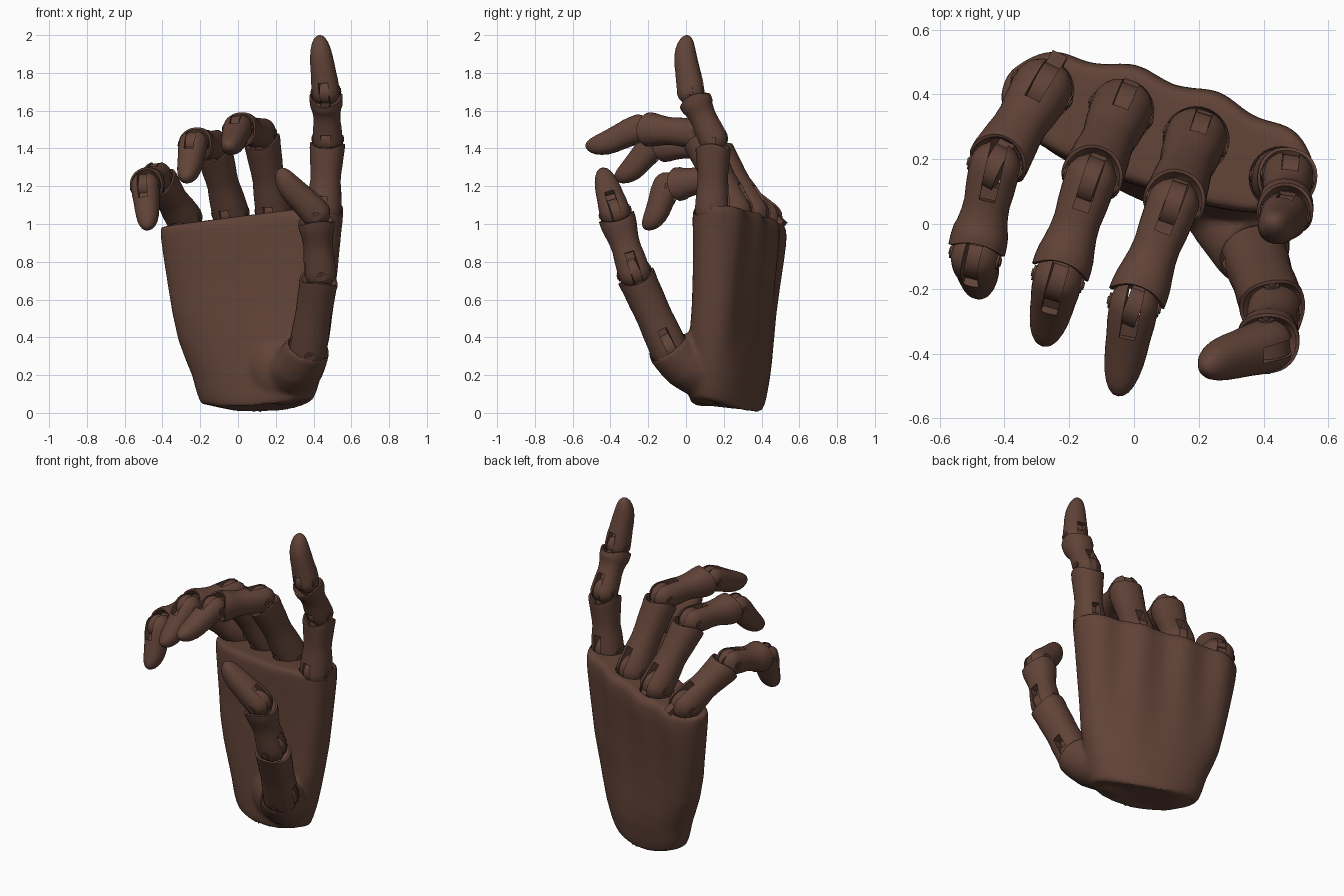
import bpy, bmesh, math
from mathutils import Vector, Matrix

if "Cube" in bpy.data.objects:
    bpy.data.objects.remove(bpy.data.objects["Cube"])

brown = bpy.data.materials.new("dark_brown")
brown.diffuse_color = (0.12, 0.056, 0.039, 1)
brown.use_nodes = True
brown.node_tree.nodes["Principled BSDF"].inputs["Base Color"].default_value = brown.diffuse_color


def add_object(name, bm):
    bmesh.ops.recalc_face_normals(bm, faces=bm.faces)
    me = bpy.data.meshes.new(name)
    bm.to_mesh(me)
    bm.free()
    ob = bpy.data.objects.new(name, me)
    bpy.context.collection.objects.link(ob)
    return ob


def loft(bm, rings):
    """Skin a list of point rings and cap both ends."""
    rows = [[bm.verts.new(p) for p in ring] for ring in rings]
    n = len(rows[0])
    for r0, r1 in zip(rows, rows[1:]):
        for i in range(n):
            j = (i + 1) % n
            bm.faces.new((r0[i], r0[j], r1[j], r1[i]))
    bm.faces.new(rows[0][::-1])
    bm.faces.new(rows[-1])


def oval(a, b, power, n):
    """Superellipse outline."""
    out = []
    for i in range(n):
        t = 2 * math.pi * i / n
        c, s = math.cos(t), math.sin(t)
        out.append((a * math.copysign(abs(c) ** (2 / power), c),
                    b * math.copysign(abs(s) ** (2 / power), s), t))
    return out


def finish(ob, angle=35):
    """Bake modifiers, colour and smooth."""
    dg = bpy.context.evaluated_depsgraph_get()
    me = bpy.data.meshes.new_from_object(ob.evaluated_get(dg))
    ob.modifiers.clear()
    ob.data = me
    me.materials.clear()
    me.materials.append(brown)
    for p in me.polygons:
        p.material_index = 0
        p.use_smooth = True
    me.set_sharp_from_angle(angle=math.radians(angle))


def cut(ob, bm):
    cutter = add_object("cutter", bm)
    cutter.hide_render = True
    mod = ob.modifiers.new("cut", "BOOLEAN")
    mod.operation = "DIFFERENCE"
    mod.solver = "EXACT"
    mod.object = cutter
    return cutter


def box(bm, size, mat):
    bmesh.ops.create_cube(bm, size=1, matrix=mat @ Matrix.Diagonal((*size, 1)))


def disc(bm, radius, depth, mat):
    """Cylinder lying along the local hinge axis."""
    bmesh.ops.create_cone(bm, cap_ends=True, segments=24, radius1=radius, radius2=radius,
                          depth=depth, matrix=mat @ Matrix.Rotation(math.pi / 2, 4, "Y"))


def frame(origin, d, hinge):
    h = (hinge - hinge.dot(d) * d).normalized()
    m = Matrix((h, d.cross(h), d)).transposed().to_4x4()
    m.translation = origin
    return m


# Each finger: joint points from knuckle to tip, hinge direction, thickness
ACROSS = (0.95, -0.31, 0)
fingers = {
    "index": ([(0.455, 0.14, 1.08), (0.475, 0.145, 1.45), (0.465, 0.025, 1.70), (0.43, 0.003, 2.0)],
              (1, -0.15, 0), 0.96),
    "middle": ([(0.19, 0.26, 1.07), (0.12, 0.06, 1.48), (0.0, -0.25, 1.505), (-0.05, -0.53, 1.405)],
               ACROSS, 1.0),
    "ring": ([(-0.04, 0.35, 1.06), (-0.135, 0.135, 1.42), (-0.235, -0.17, 1.42), (-0.28, -0.37, 1.23)],
             ACROSS, 1.0),
    "little": ([(-0.285, 0.415, 1.03), (-0.43, 0.175, 1.25), (-0.49, -0.10, 1.20), (-0.48, -0.215, 0.97)],
               ACROSS, 0.98),
    "thumb": ([(0.37, -0.09, 0.34), (0.435, -0.275, 0.745), (0.41, -0.375, 1.06), (0.215, -0.445, 1.29)],
              (0.1, -0.9, -0.35), 1.06),
}

# (ball radius, waist radius, rim radius) of each bone
SIZES = [(0.097, 0.083, 0.096), (0.082, 0.073, 0.091), (0.077, 0.07, 0)]


def phalanx(name, a, b, hinge, k, scale):
    d = (b - a).normalized()
    L = (b - a).length
    mat = frame(a, d, hinge)
    ball, waist, rim = (v * scale for v in SIZES[k])
    if name.startswith("thumb_bone_1"):
        waist *= 1.08
    # profile: (distance along bone, radius, saddle of the rim, dorsal shift)
    prof = [(ball * math.sin(math.radians(q)), ball * math.cos(math.radians(q)), 0, 0)
            for q in (-85, -65, -45, -25, -8, 10)]
    if rim:
        prof += [(s, r, e, 0) for s, r, e in (
            (0.25 * L, (ball + waist) / 2, 0), (0.4 * L, waist, 0), (0.52 * L, waist * 0.9 + rim * 0.1, 0),
            (0.64 * L, waist * 0.55 + rim * 0.45, 0), (L - 0.085, rim * 0.97, 0.004),
            (L - 0.06, rim, 0.01), (L - 0.038, rim, 0.016),
            (L - 0.036, rim * 0.9, 0.016), (L - 0.07, rim * 0.6, 0))]
    else:
        prof += [(L * f, r * scale, 0, o) for f, r, o in
                 ((0.2, 0.074, -0.002), (0.35, 0.069, -0.007), (0.5, 0.066, -0.012), (0.65, 0.061, -0.014),
                  (0.77, 0.054, -0.012), (0.87, 0.044, -0.008), (0.94, 0.032, -0.004),
                  (0.98, 0.019, -0.001), (1, 0.005, 0))]
    bm = bmesh.new()
    loft(bm, [[mat @ Vector((x, y + o, s + e * math.cos(2 * t))) for x, y, t in oval(r, r, 2.2, 36)]
              for s, r, e, o in prof])
    ob = add_object(name, bm)
    # fork slot through the joint end, with a longer shallow pocket on the dorsal side
    bm = bmesh.new()
    box(bm, (0.052, 0.4, 0.3), mat @ Matrix.Translation((0, 0, ball * 0.7 - 0.15)))
    cutters = [cut(ob, bm)]
    bm = bmesh.new()
    box(bm, (0.05, 0.2, 0.26), mat @ Matrix.Translation((0, 0.135, ball * 1.2 - 0.13)))
    cutters.append(cut(ob, bm))
    finish(ob)
    for c in cutters:
        bpy.data.objects.remove(c)
    # hinge pins on both sides
    bm = bmesh.new()
    for side in (-1, 1):
        disc(bm, 0.024, 0.03, mat @ Matrix.Translation((side * (ball - 0.013), 0, 0)))
        disc(bm, 0.012, 0.03, mat @ Matrix.Translation((side * (ball - 0.008), 0, 0)))
    finish(add_object(name + "_pins", bm))


def tongue(name, joint, d, hinge, r):
    """Flat tab from the previous part that fills the fork slot."""
    mat = frame(joint, d, hinge)
    bm = bmesh.new()
    disc(bm, r, 0.05, mat)
    box(bm, (0.05, 1.5 * r, 0.11), mat @ Matrix.Translation((0, 0, -0.055)))
    finish(add_object(name, bm))


for name, (pts, hinge, scale) in fingers.items():
    pts = [Vector(p) for p in pts]
    hinge = Vector(hinge)
    dirs = [(q - p).normalized() for p, q in zip(pts, pts[1:])]
    for k in range(3):
        phalanx(f"{name}_bone_{k + 1}", pts[k], pts[k + 1], hinge, k, scale)
        tongue(f"{name}_tab_{k + 1}", pts[k], dirs[max(k - 1, 0)], hinge, SIZES[k][0] * scale * 0.88)

# Palm: slanted oval sections (z, centre x, centre y, half width, half thickness)
sections = [(0.015, 0.10, 0.215, 0.318, 0.155), (0.08, 0.10, 0.22, 0.34, 0.167),
            (0.18, 0.10, 0.228, 0.362, 0.173), (0.28, 0.093, 0.236, 0.387, 0.172),
            (0.40, 0.085, 0.243, 0.418, 0.167), (0.55, 0.08, 0.254, 0.441, 0.163),
            (0.70, 0.078, 0.264, 0.463, 0.163), (0.85, 0.076, 0.273, 0.483, 0.168),
            (0.95, 0.075, 0.278, 0.496, 0.172), (1.01, 0.075, 0.278, 0.503, 0.170),
            (1.045, 0.075, 0.275, 0.503, 0.156)]
rings = []
for z, cx, cy, hw, ht in sections:
    ring = []
    low = max(0, 1 - z / 0.3)
    up = min(1, max(0, (z - 0.2) / 0.7))
    blend = min(1, z / 0.55)  # rounder and more turned towards the wrist
    turn = Matrix.Rotation(-math.radians(24 - 6 * blend), 3, "Z")
    for u, v, t in oval(hw, ht, 2.0 + 0.6 * blend, 96):
        if v > 0:  # tendon ridges leading to the knuckles
            v += 0.013 * up * min(1, v / 0.08) * math.cos(2 * math.pi * (u - 0.135) / 0.262)
        p = turn @ Vector((u, v, 0)) + Vector((cx, cy, z))
        p.z += 0.06 * (u / 0.5) * up + low * (0.045 * (u / 0.3) ** 2 - 0.11 * (p.y - 0.2))
        ring.append(p)
    rings.append(ring)
bm = bmesh.new()
loft(bm, rings)
# thumb mound, a tapering stub that melts into the palm
path = [((0.26, 0.16, 0.15), 0.10), ((0.275, 0.11, 0.19), 0.145), ((0.31, 0.03, 0.24), 0.145),
        ((0.342, -0.035, 0.29), 0.131), ((0.363, -0.078, 0.33), 0.122), ((0.372, -0.095, 0.352), 0.119)]
axis = Vector((0.25, -0.55, 0.8)).normalized()
loft(bm, [[frame(Vector(c), axis, Vector((1, 0, 0))) @ Vector((x, y, 0)) for x, y, t in oval(r, r, 2, 40)]
          for c, r in path])
# soft swelling beside the mound
bmesh.ops.create_uvsphere(bm, u_segments=32, v_segments=20, radius=1,
                          matrix=Matrix.Translation((0.24, 0.12, 0.23)) @ Matrix.Diagonal((0.2, 0.14, 0.19, 1)))
palm = add_object("palm", bm)
mod = palm.modifiers.new("blend", "REMESH")
mod.mode = "VOXEL"
mod.voxel_size = 0.012
mod = palm.modifiers.new("soften", "SMOOTH")
mod.factor = 0.5
mod.iterations = 18
# round sockets for the five base joints
cutters = []
for name, (pts, hinge, scale) in fingers.items():
    bm = bmesh.new()
    bmesh.ops.create_uvsphere(bm, u_segments=32, v_segments=16, radius=0.104 * scale,
                              matrix=Matrix.Translation(pts[0]))
    cutters.append(cut(palm, bm))
finish(palm, 40)
for c in cutters:
    bpy.data.objects.remove(c)
